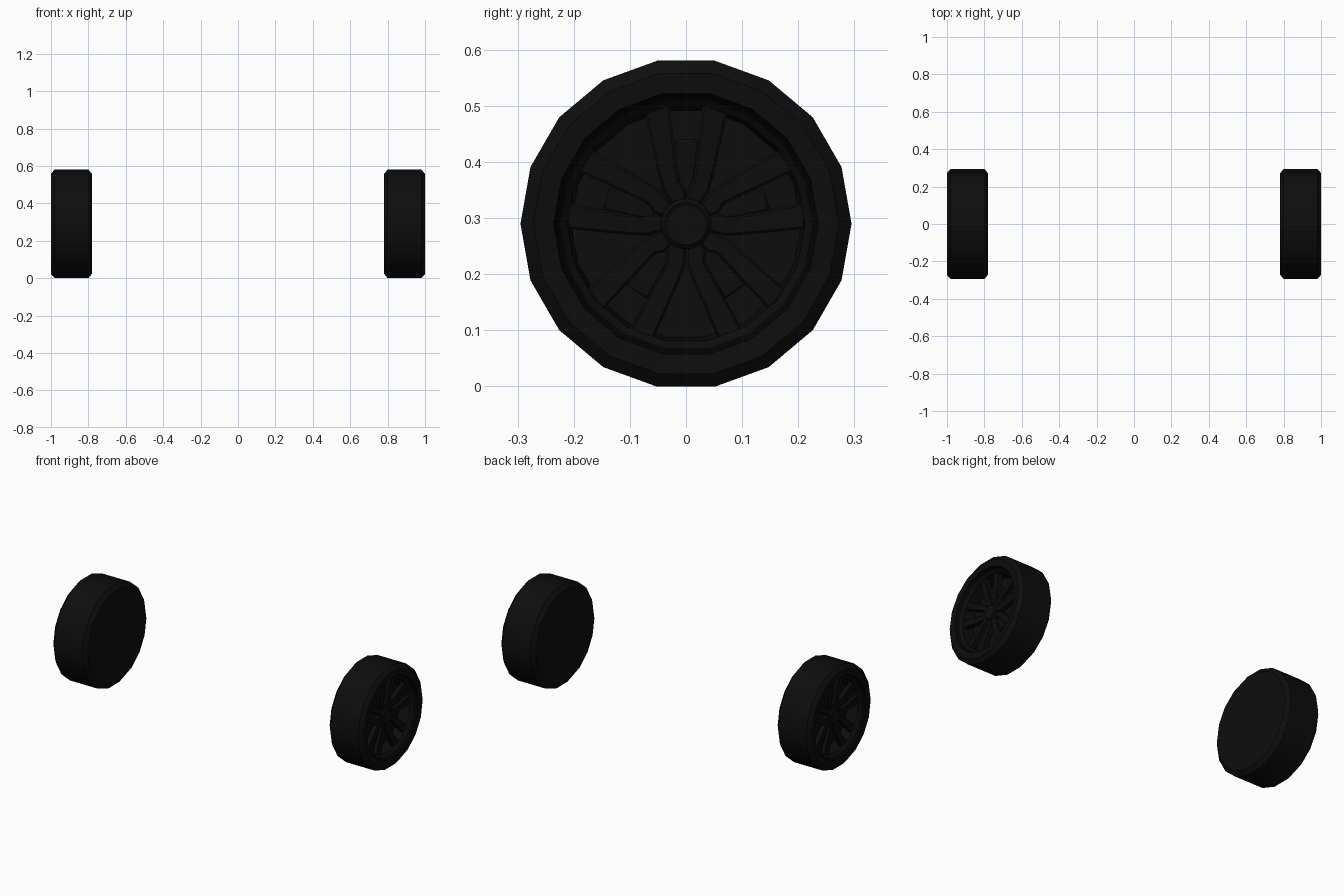
import bpy, bmesh, math
from mathutils import Matrix

cube = bpy.data.objects.get("Cube")
if cube:
    bpy.data.objects.remove(cube)

SIDES = 18
CENTRE_Z = 0.29


def material(name, value):
    m = bpy.data.materials.new(name)
    m.use_nodes = True
    colour = (value, value, value, 1)
    m.diffuse_color = colour
    bsdf = m.node_tree.nodes["Principled BSDF"]
    bsdf.inputs["Base Color"].default_value = colour
    return m


rubber = material("soft_black", 0.004)
groove = material("deep_black", 0.001)


def finish(name, bm, side, mats, angle=30):
    # Place on the chosen side of the axle, mirrored for the right wheel
    bmesh.ops.transform(bm, matrix=Matrix.Diagonal((side, 1, 1, 1)), verts=bm.verts)
    bmesh.ops.translate(bm, vec=(0, 0, CENTRE_Z), verts=bm.verts)
    bmesh.ops.recalc_face_normals(bm, faces=bm.faces)
    mesh = bpy.data.meshes.new(name)
    bm.to_mesh(mesh)
    bm.free()
    obj = bpy.data.objects.new(name, mesh)
    bpy.context.scene.collection.objects.link(obj)
    for m in mats:
        mesh.materials.append(m)
    bpy.ops.object.select_all(action='DESELECT')
    obj.select_set(True)
    bpy.context.view_layer.objects.active = obj
    bpy.ops.object.shade_smooth_by_angle(angle=math.radians(angle))
    return obj


def lathe(profile, dark_band=None):
    # Revolve (x, radius) points around the axle
    bm = bmesh.new()
    rings = []
    for x, r in profile:
        if r == 0:
            rings.append([bm.verts.new((x, 0, 0))] * SIDES)
        else:
            angles = [math.tau * i / SIDES for i in range(SIDES)]
            rings.append([bm.verts.new((x, r * math.cos(a), r * math.sin(a))) for a in angles])
    for k, (a, b) in enumerate(zip(rings, rings[1:])):
        for i in range(SIDES):
            j = (i + 1) % SIDES
            corners = list(dict.fromkeys((a[i], a[j], b[j], b[i])))
            f = bm.faces.new(corners)
            f.material_index = int(k == dark_band)
    return bm


def prism(bm, outline, turn, front, thick):
    # Plate from (radial, sideways) points, its front rising towards the rim
    c, s = math.cos(turn), math.sin(turn)
    layers = []
    for depth in (0, thick):
        layers.append([bm.verts.new((front + 0.08 * u - depth, u * c - v * s, u * s + v * c))
                       for u, v in outline])
    bm.faces.new(layers[0])
    bm.faces.new(layers[1][::-1])
    n = len(outline)
    for i in range(n):
        j = (i + 1) % n
        bm.faces.new((layers[0][i], layers[1][i], layers[1][j], layers[0][j]))


TYRE = [(0.78, 0), (0.78, 0.27), (0.80, 0.295), (0.98, 0.295), (1.0, 0.272),
        (0.996, 0.236), (0.976, 0.225), (0.965, 0.212), (0.90, 0.205), (0.90, 0)]
HUB = [(0.89, 0.05), (0.955, 0.045), (0.962, 0.038), (0.958, 0.032), (0.958, 0)]
ARM = [(0.03, 0.0), (0.03, 0.022), (0.058, 0.041), (0.09, 0.05), (0.2, 0.074),
       (0.212, 0.03), (0.075, 0.013), (0.062, 0.0)]
WEB = [(0.05, -0.012), (0.05, 0.012), (0.15, 0.024), (0.15, -0.024)]

for label, side in (("left", 1), ("right", -1)):
    # Tyre with closed inner face and dished outer face
    finish(label + "_tyre_and_rim", lathe(TYRE, dark_band=5), side, [rubber, groove])
    # Centre hub
    finish(label + "_hub_cap", lathe(HUB), side, [rubber])
    # Five split spokes with a recessed web between the arms
    bm = bmesh.new()
    for k in range(5):
        turn = math.pi / 2 + math.tau * k / 5
        for flip in (1, -1):
            prism(bm, [(u, v * flip) for u, v in ARM], turn, 0.948, 0.03)
        prism(bm, WEB, turn, 0.93, 0.015)
    spokes = finish(label + "_spokes", bm, side, [rubber])
    bevel = spokes.modifiers.new("edge_bevel", 'BEVEL')
    bevel.width = 0.004
    bevel.segments = 1
